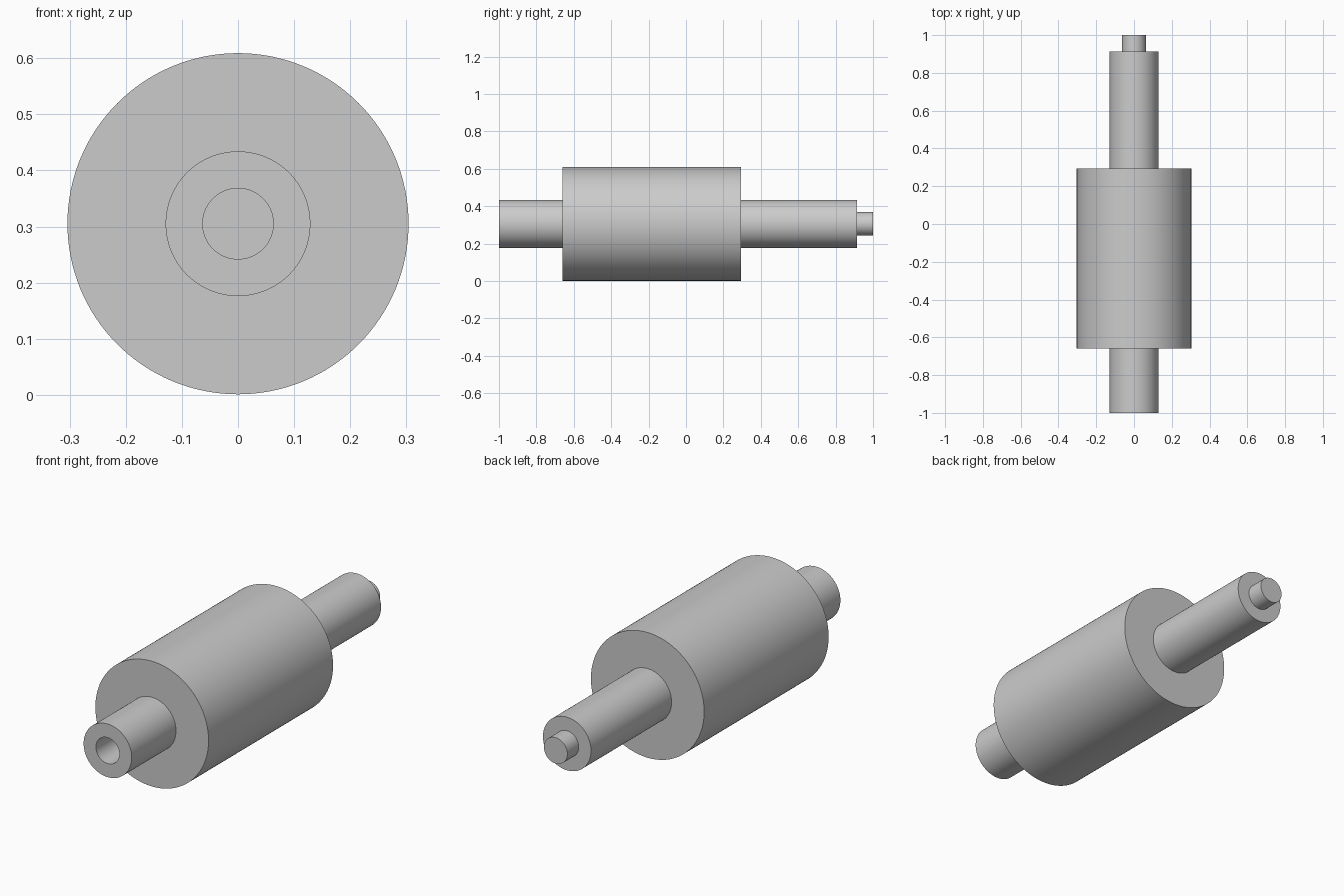
import bpy, bmesh, math
from mathutils import Matrix, Vector

if "Cube" in bpy.data.objects:
    bpy.data.objects.remove(bpy.data.objects["Cube"])

SEGMENTS = 128
AXIS_Z = 0.305

grey = bpy.data.materials.new("light grey")
grey.diffuse_color = (0.6, 0.6, 0.6, 1)
grey.use_nodes = True
grey.node_tree.nodes["Principled BSDF"].inputs["Base Color"].default_value = grey.diffuse_color

# Half profile of the shaft as (radius, y), from the bore floor to the pin tip
profile = [
    (0, -0.66), (0.063, -0.66), (0.063, -1.0),   # blind bore in front end
    (0.129, -1.0), (0.129, -0.66),               # front journal
    (0.304, -0.66), (0.304, 0.295),              # roller drum
    (0.129, 0.295), (0.129, 0.913),              # rear journal
    (0.063, 0.913), (0.063, 1.0), (0, 1.0),      # locating pin
]

# Lathe the profile around the horizontal axis
bm = bmesh.new()
verts = [bm.verts.new((r, y, 0)) for r, y in profile]
edges = [bm.edges.new(pair) for pair in zip(verts, verts[1:])]
bmesh.ops.spin(bm, geom=verts + edges, cent=(0, 0, 0), axis=(0, 1, 0),
               angle=math.tau, steps=SEGMENTS)
bmesh.ops.remove_doubles(bm, verts=bm.verts, dist=1e-5)
bmesh.ops.recalc_face_normals(bm, faces=bm.faces)
bmesh.ops.translate(bm, verts=bm.verts, vec=(0, 0, AXIS_Z))

mesh = bpy.data.meshes.new("roller_shaft")
bm.to_mesh(mesh)
bm.free()
mesh.materials.append(grey)
roller = bpy.data.objects.new("roller_shaft", mesh)
bpy.context.collection.objects.link(roller)

# Smooth barrels, crisp shoulders
bpy.context.view_layer.objects.active = roller
roller.select_set(True)
bpy.ops.object.shade_smooth_by_angle(angle=math.radians(30))
